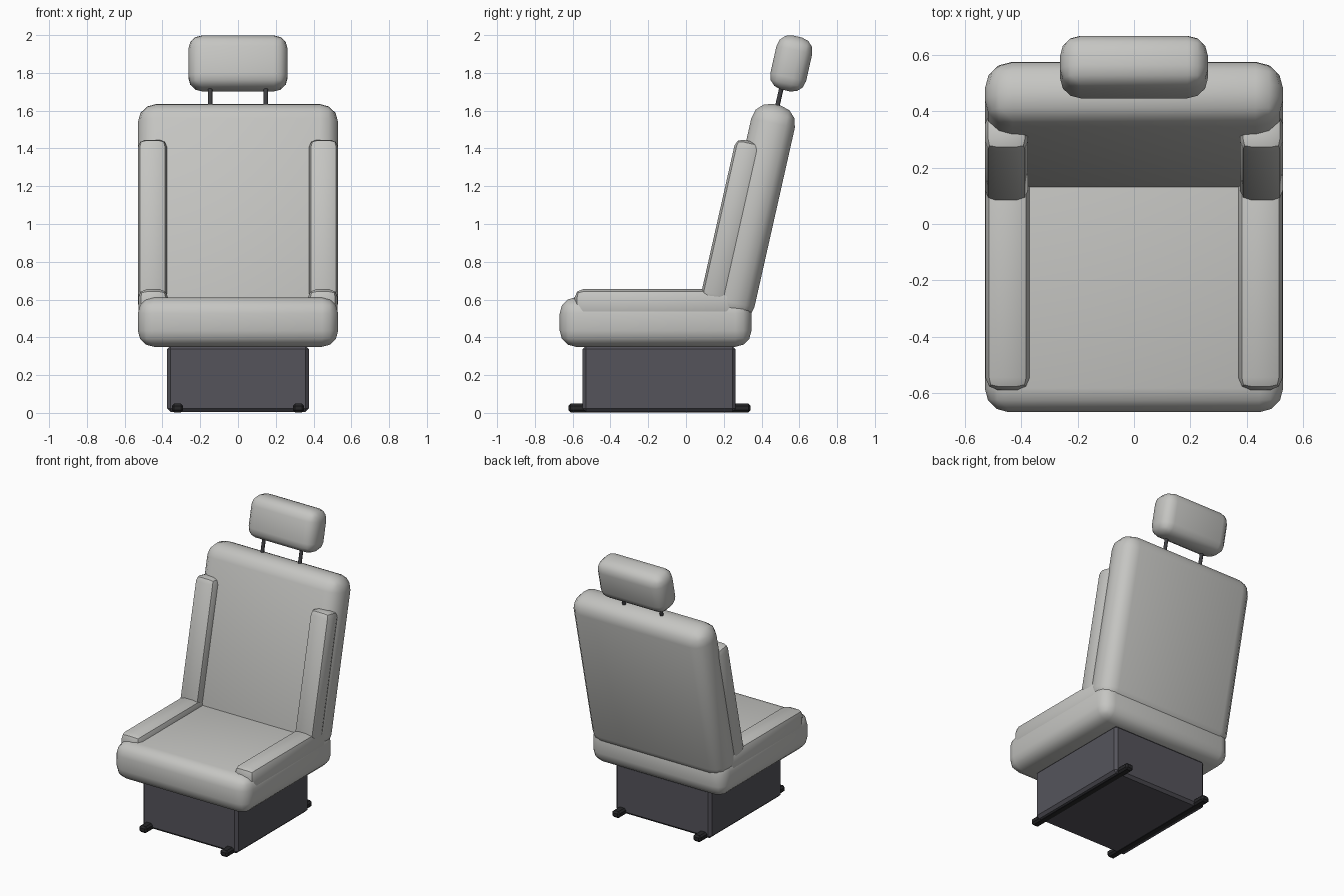
import bpy
import math

cube = bpy.data.objects.get("Cube")
if cube:
    bpy.data.objects.remove(cube, do_unlink=True)

LEAN = math.radians(-12.7)  # backwards tilt of the backrest


def material(name, rgb):
    m = bpy.data.materials.new(name)
    m.use_nodes = True
    m.diffuse_color = (*rgb, 1)
    m.node_tree.nodes["Principled BSDF"].inputs["Base Color"].default_value = (*rgb, 1)
    return m


fabric = material("grey upholstery", (0.56, 0.56, 0.54))
plinth = material("dark plinth", (0.09, 0.088, 0.105))
black = material("black rail", (0.02, 0.02, 0.022))
metal = material("dark metal", (0.05, 0.05, 0.055))


def finish(obj, name, mat):
    obj.name = name
    obj.data.materials.append(mat)
    bpy.ops.object.shade_smooth_by_angle(angle=math.radians(32))


def block(name, mat, centre, size, bevel, segments=3, lean=0):
    """Box with rounded edges, optionally leaning back."""
    bpy.ops.mesh.primitive_cube_add(size=1, location=centre, rotation=(lean, 0, 0))
    obj = bpy.context.object
    obj.scale = size
    bpy.ops.object.transform_apply(location=False, rotation=False, scale=True)
    mod = obj.modifiers.new("rounding", "BEVEL")
    mod.width = bevel
    mod.segments = segments
    bpy.ops.object.modifier_apply(modifier=mod.name)
    finish(obj, name, mat)


# Plinth and cushion
block("plinth", plinth, (0, -0.142, 0.18), (0.75, 0.81, 0.35), 0.018, 1)
block("seat_cushion", fabric, (0, -0.161, 0.481), (1.06, 1.015, 0.262), 0.085)

# Backrest and headrest lean together
block("backrest", fabric, (0, 0.354, 1.06), (1.06, 0.236, 1.17), 0.098, 3, LEAN)
block("headrest", fabric, (0, 0.5575, 1.85), (0.525, 0.194, 0.292), 0.072, 3, LEAN)

# Parts that come in left and right pairs
for side, sx in (("left", 1), ("right", -1)):
    block(f"{side}_seat_bolster", fabric, (sx * 0.449, -0.165, 0.575),
          (0.158, 0.85, 0.16), 0.045, 2)
    block(f"{side}_back_bolster", fabric, (sx * 0.453, 0.238, 1.015),
          (0.154, 0.14, 0.87), 0.04, 2, LEAN)
    block(f"{side}_floor_rail", black, (sx * 0.32, -0.14, 0.026),
          (0.06, 0.965, 0.046), 0.012, 1)
    bpy.ops.mesh.primitive_cylinder_add(vertices=12, radius=0.012, depth=0.24,
                                        location=(sx * 0.148, 0.494, 1.67),
                                        rotation=(LEAN, 0, 0))
    finish(bpy.context.object, f"{side}_headrest_post", metal)
